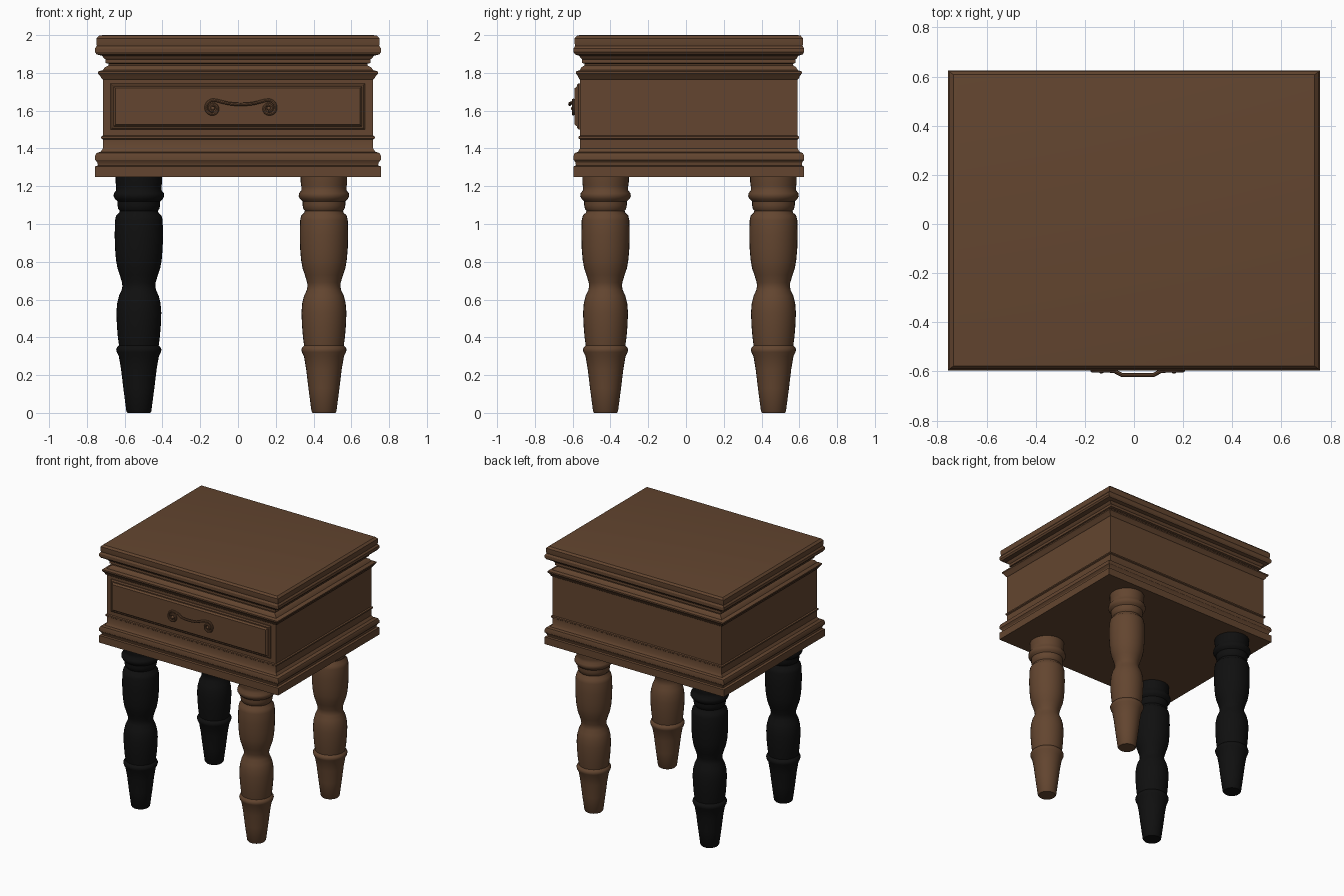
import bpy, bmesh, math

if "Cube" in bpy.data.objects:
    bpy.data.objects.remove(bpy.data.objects["Cube"])

YC = 0.015          # depth centre of the cabinet
YS = 0.806          # depth / width ratio of the cabinet


def material(name, rgb):
    m = bpy.data.materials.new(name)
    m.diffuse_color = (*rgb, 1)
    m.use_nodes = True
    m.node_tree.nodes["Principled BSDF"].inputs["Base Color"].default_value = m.diffuse_color
    return m


brown = material("brown wood", (0.125, 0.060, 0.029))
black = material("black wood", (0.005, 0.005, 0.005))


def smooth(ob, angle):
    bpy.ops.object.select_all(action='DESELECT')
    ob.select_set(True)
    bpy.context.view_layer.objects.active = ob
    bpy.ops.object.shade_smooth_by_angle(angle=math.radians(angle))


def loft(name, rings, mat, angle=30):
    """Join rings of points with quads and cap both ends."""
    bm = bmesh.new()
    loops = [[bm.verts.new(p) for p in ring] for ring in rings]
    n = len(loops[0])
    for a, b in zip(loops, loops[1:]):
        for i in range(n):
            j = (i + 1) % n
            bm.faces.new((a[i], a[j], b[j], b[i]))
    bm.faces.new(loops[0][::-1])
    bm.faces.new(loops[-1])
    bmesh.ops.recalc_face_normals(bm, faces=bm.faces)
    me = bpy.data.meshes.new(name)
    bm.to_mesh(me)
    bm.free()
    me.materials.append(mat)
    ob = bpy.data.objects.new(name, me)
    bpy.context.collection.objects.link(ob)
    smooth(ob, angle)
    return ob


# Cabinet: moulding profile (half width, height) swept round a rectangle
cabinet = [(0.757, 1.25), (0.757, 1.305), (0.742, 1.31), (0.744, 1.325),
           (0.757, 1.34), (0.757, 1.36), (0.75, 1.375), (0.728, 1.382),
           (0.722, 1.39), (0.715, 1.40), (0.715, 1.448), (0.724, 1.453),
           (0.724, 1.463), (0.715, 1.468), (0.715, 1.765), (0.722, 1.77),
           (0.73, 1.785), (0.742, 1.797), (0.742, 1.807), (0.715, 1.815),
           (0.705, 1.83), (0.685, 1.84), (0.685, 1.848), (0.702, 1.853),
           (0.702, 1.872), (0.712, 1.88), (0.718, 1.89), (0.748, 1.898),
           (0.757, 1.91), (0.757, 1.93), (0.747, 1.943), (0.75, 1.955),
           (0.75, 1.983), (0.735, 1.997), (0.715, 2.0)]
loft("cabinet", [[(sx * w, YC + sy * w * YS, z) for sx, sy in
                  ((-1, -1), (1, -1), (1, 1), (-1, 1))] for w, z in cabinet], brown)

# Drawer front: raised panel with a stepped, bevelled border (inset, y)
drawer = [(0, -0.55), (0, -0.568), (0.008, -0.576), (0.016, -0.576),
          (0.026, -0.589), (0.03, -0.589)]
loft("drawer_front", [[(-0.675 + d, y, 1.50 + d), (0.672 - d, y, 1.50 + d),
                       (0.672 - d, y, 1.745 - d), (-0.675 + d, y, 1.745 - d)]
                      for d, y in drawer], brown, 20)

# Turned legs: (radius, height)
leg = [(0.060, 0), (0.066, 0.008), (0.082, 0.13), (0.094, 0.23), (0.106, 0.30),
       (0.117, 0.322), (0.120, 0.335), (0.115, 0.347), (0.105, 0.357),
       (0.111, 0.40), (0.116, 0.46), (0.119, 0.53), (0.115, 0.58),
       (0.105, 0.62), (0.091, 0.65), (0.087, 0.67), (0.089, 0.69),
       (0.101, 0.73), (0.113, 0.765), (0.121, 0.81), (0.126, 0.87),
       (0.128, 0.94), (0.126, 1.02), (0.120, 1.045), (0.104, 1.06),
       (0.101, 1.07), (0.109, 1.08), (0.113, 1.10), (0.113, 1.12),
       (0.126, 1.132), (0.134, 1.147), (0.132, 1.163), (0.120, 1.178),
       (0.120, 1.20), (0.123, 1.22), (0.123, 1.26)]
SIDES = 32
for side, x, mat in (("left", -0.525, black), ("right", 0.455, brown)):
    for end, y in (("front", -0.426), ("back", 0.463)):
        loft(f"{end}_{side}_leg",
             [[(x + r * math.cos(2 * math.pi * i / SIDES),
                y + r * math.sin(2 * math.pi * i / SIDES), z)
               for i in range(SIDES)] for r, z in leg], mat, 40)

# Drawer handle: one bar with a scroll at each end, bowed forward in the middle
HX, SX, SZ = 0.015, -0.148, 1.612     # handle centre, scroll offset and height
half = []
for i in range(37, -1, -1):
    a = math.pi / 2 + i * math.pi / 12
    r = 0.044 * 0.82 ** (i / 6)
    half.append((SX + r * math.cos(a), -0.596, SZ + r * math.sin(a)))
half += [(-0.125, -0.596, 1.653), (-0.095, -0.598, 1.645),
         (-0.065, -0.614, 1.638), (-0.03, -0.615, 1.634)]
path = half + [(0, -0.615, 1.633)] + [(-x, y, z) for x, y, z in half[::-1]]
cu = bpy.data.curves.new("drawer_handle", 'CURVE')
cu.dimensions = '3D'
cu.bevel_depth = 0.0085
cu.bevel_resolution = 2
cu.use_fill_caps = True
sp = cu.splines.new('POLY')
sp.points.add(len(path) - 1)
for p, (x, y, z) in zip(sp.points, path):
    p.co = (x + HX, y, z, 1)
cu.materials.append(brown)
handle = bpy.data.objects.new("drawer_handle", cu)
bpy.context.collection.objects.link(handle)
bpy.ops.object.select_all(action='DESELECT')
handle.select_set(True)
bpy.context.view_layer.objects.active = handle
bpy.ops.object.convert(target='MESH')
smooth(bpy.context.object, 40)

# Small knobs in the scroll centres
for side, s in (("left", 1), ("right", -1)):
    bpy.ops.mesh.primitive_uv_sphere_add(segments=16, ring_count=10, radius=0.011,
                                         location=(HX + s * SX, -0.598, SZ))
    knob = bpy.context.object
    knob.name = f"{side}_scroll_knob"
    knob.data.materials.append(brown)
    smooth(knob, 60)
